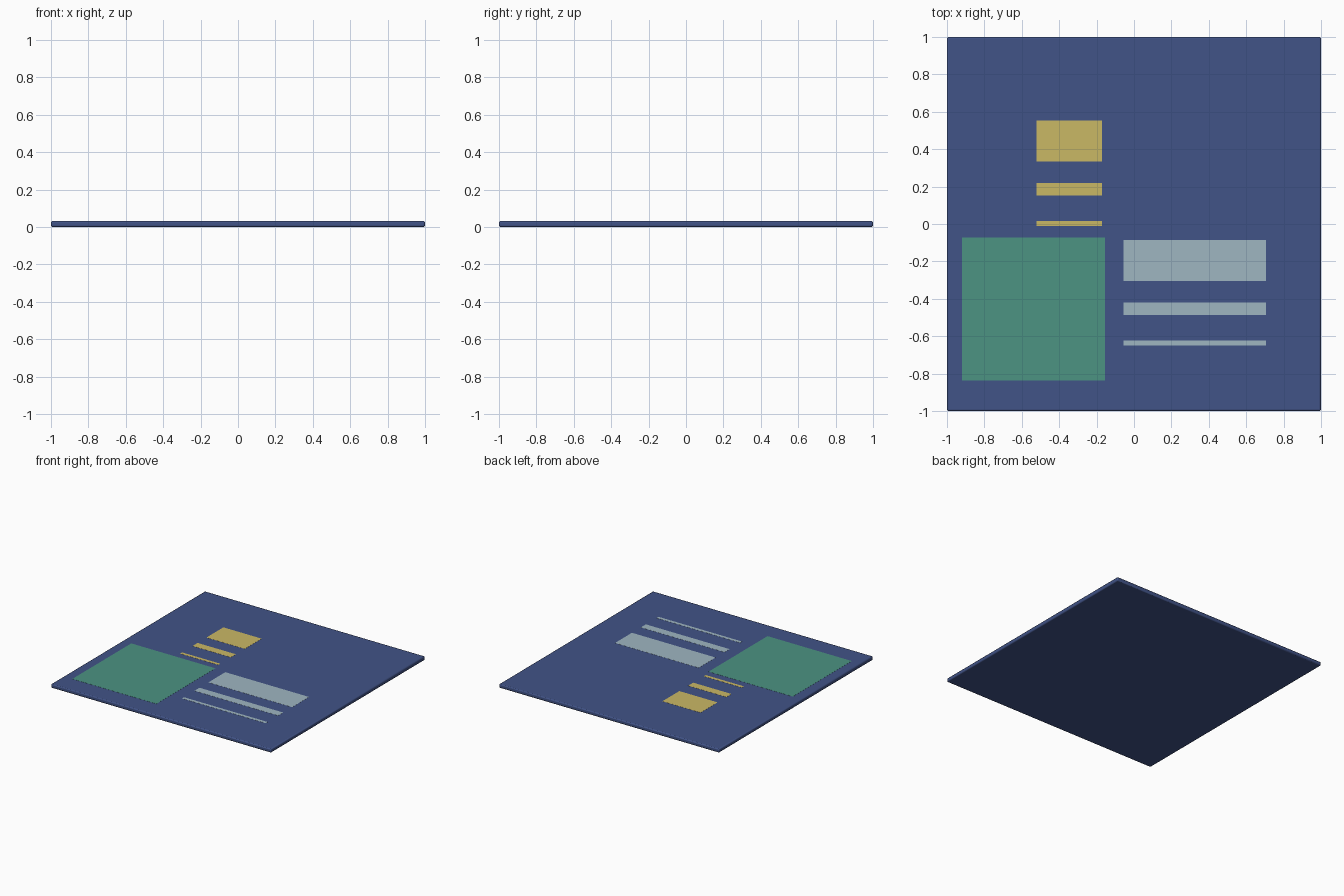
import bpy

if "Cube" in bpy.data.objects:
    bpy.data.objects.remove(bpy.data.objects["Cube"])


def material(name, rgb):
    """Flat colour from sRGB 0-255 values."""
    m = bpy.data.materials.new(name)
    lin = [((c / 255 + 0.055) / 1.055) ** 2.4 for c in rgb]
    m.diffuse_color = (*lin, 1.0)
    m.use_nodes = True
    m.node_tree.nodes["Principled BSDF"].inputs["Base Color"].default_value = m.diffuse_color
    return m


def box(name, x0, x1, y0, y1, z0, z1, mat):
    """Axis-aligned box with its scale applied."""
    bpy.ops.mesh.primitive_cube_add(
        size=1, location=((x0 + x1) / 2, (y0 + y1) / 2, (z0 + z1) / 2))
    ob = bpy.context.object
    ob.name = name
    ob.scale = (x1 - x0, y1 - y0, z1 - z0)
    bpy.ops.object.transform_apply(location=False, rotation=False, scale=True)
    ob.data.materials.append(mat)
    return ob


blue = material("slate blue", (65, 83, 135))
green = material("sea green", (76, 147, 130))
yellow = material("mustard yellow", (202, 184, 101))
pale = material("pale blue grey", (159, 182, 193))

TOP = 0.032

# Base slab with slightly softened edges
slab = box("base_slab", -1, 1, -1, 1, 0, TOP, blue)
bevel = slab.modifiers.new("soft_edges", 'BEVEL')
bevel.width = 0.008
bevel.segments = 2
bpy.ops.object.shade_smooth_by_angle()


# Painted panels: very thin plates sunk into the slab top
def panel(name, x0, x1, y0, y1, mat):
    box(name, x0, x1, y0, y1, TOP - 0.002, TOP + 0.0008, mat)


# Large square panel
panel("square_panel", -0.92, -0.155, -0.837, -0.072, green)


# Two stacks of three bars, sharing thickness and spacing, measured from the top
def bar_stack(name, x0, x1, y_top, mat):
    for i, (drop, height) in enumerate([(0, 0.22), (0.335, 0.066), (0.538, 0.026)]):
        y1 = y_top - drop
        panel(f"{name}_{i + 1}", x0, x1, y1 - height, y1, mat)


bar_stack("yellow_bar", -0.52, -0.172, 0.553, yellow)
bar_stack("pale_bar", -0.055, 0.706, -0.086, pale)
